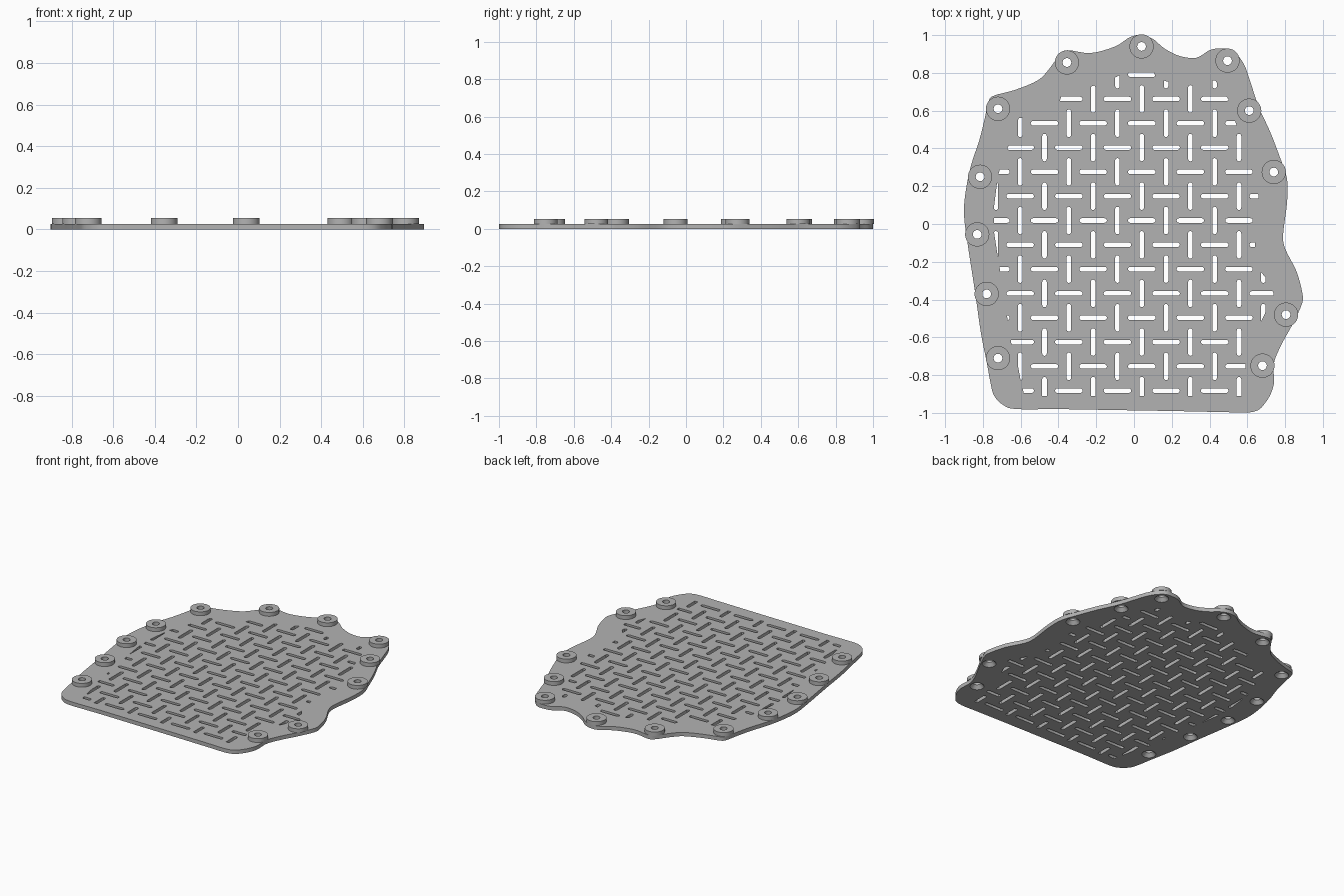
import bpy
import bmesh
from math import cos, sin, pi
from mathutils import Vector

if "Cube" in bpy.data.objects:
    bpy.data.objects.remove(bpy.data.objects["Cube"])

PLATE_TOP, BOSS_TOP = 0.027, 0.054
BOSS_R, HOLE_R, SINK_R = 0.064, 0.023, 0.045
PITCH, SLOT_HALF, SLOT_R = 0.1287, 0.073, 0.012

# Rim of the plate, edge of the slotted field and screw positions, in hundredths
RIM = [(-62, -98), (-69, -96), (-74, -91), (-76, -84), (-78, -73), (-81, -58), (-84, -37),
       (-88, -11), (-90, 5), (-89, 18), (-86, 32), (-82, 44), (-79, 56), (-77, 65),
       (-74, 68), (-63, 71), (-51, 76), (-45, 82), (-39, 90), (-35, 92), (-23, 90.5),
       (-10, 94), (-2, 99), (4, 100), (10, 98), (16, 93), (24, 89), (33, 88), (40, 92),
       (46, 93), (52, 92), (58, 85), (62, 74), (66, 62), (72, 49), (77, 36), (81, 24),
       (81, 11), (79, -5), (80, -13), (86, -25), (89, -36), (89, -42), (84, -53),
       (78, -64), (74, -74), (74, -85), (70, -94), (63, -99.5), (45, -99.5),
       (20, -99), (-10, -98.5), (-40, -98)]
FIELD = [(-58, -91), (-60, -83), (-62, -72), (-65, -63), (-67, -50), (-70, -37), (-71, -24),
         (-72, -18), (-74, -5), (-74, 10), (-73, 18), (-72, 26), (-67, 40), (-61, 56),
         (-48, 58), (-40, 63), (-38, 69), (-22, 73), (-9, 78), (-4, 81), (10, 81),
         (12, 77), (19, 75), (30, 75), (43, 76), (45, 73), (50, 66), (54, 53), (60, 40),
         (64, 28), (66, 14), (65, 2), (64, -11), (66, -24), (71, -30), (74, -37),
         (69, -48), (67, -52), (60, -63), (59, -76), (58, -91)]
SCREWS = [(-35.5, 85.5), (4, 94), (49.5, 86.5), (-72, 61), (61, 60), (-81.5, 25), (74, 27.5),
          (-83, -5.5), (-78, -37), (80.5, -48), (-72, -71), (68, -75)]


def points(pairs):
    return [Vector(p) / 100 for p in pairs]


def smooth_loop(pts, steps=4):
    """Closed Catmull-Rom curve through the points."""
    out = []
    n = len(pts)
    for i in range(n):
        a, b, c, d = (pts[(i + k - 1) % n] for k in range(4))
        for s in range(steps):
            t = s / steps
            out.append((2 * b + (c - a) * t + (2 * a - 5 * b + 4 * c - d) * t ** 2
                        + (3 * b - a - 3 * c + d) * t ** 3) / 2)
    return out


def circle(centre, r, n=40):
    return [centre + Vector((cos(2 * pi * k / n), sin(2 * pi * k / n))) * r for k in range(n)]


def slot(centre, upright, n=6):
    """Straight slot with round ends."""
    pts = []
    for side in (1, -1):
        for k in range(n + 1):
            a = pi * k / n - pi / 2
            p = Vector((SLOT_HALF - SLOT_R + SLOT_R * cos(a), SLOT_R * sin(a))) * side
            pts.append(centre + (Vector((-p.y, p.x)) if upright else p))
    return pts


def loft(bm, rings, closed=False):
    """Join (outline, height) rings; cap the ends or close into a tube."""
    loops = [[bm.verts.new((p.x, p.y, z)) for p in pts] for pts, z in rings]
    pairs = list(zip(loops, loops[1:]))
    if closed:
        pairs.append((loops[-1], loops[0]))
    else:
        bm.faces.new(loops[0])
        bm.faces.new(loops[-1])
    for low, high in pairs:
        for i in range(len(low)):
            bm.faces.new((low[i - 1], low[i], high[i], high[i - 1]))


def make_object(name, bm):
    bmesh.ops.recalc_face_normals(bm, faces=bm.faces)
    mesh = bpy.data.meshes.new(name)
    bm.to_mesh(mesh)
    bm.free()
    obj = bpy.data.objects.new(name, mesh)
    bpy.context.collection.objects.link(obj)
    return obj


def select_only(obj):
    bpy.ops.object.select_all(action='DESELECT')
    obj.select_set(True)
    bpy.context.view_layer.objects.active = obj


def boolean(target, tool, operation):
    mod = target.modifiers.new(operation.lower(), 'BOOLEAN')
    mod.operation, mod.object, mod.solver = operation, tool, 'EXACT'
    select_only(target)
    bpy.ops.object.modifier_apply(modifier=mod.name)
    bpy.data.objects.remove(tool)


grey = bpy.data.materials.new("plain_grey")
grey.use_nodes = True
grey.diffuse_color = (0.45, 0.45, 0.45, 1)
grey.node_tree.nodes["Principled BSDF"].inputs["Base Color"].default_value = grey.diffuse_color


def finish(obj):
    obj.data.materials.clear()
    obj.data.materials.append(grey)
    select_only(obj)
    bpy.ops.object.shade_smooth_by_angle(angle=pi / 6)


screws = points(SCREWS)

# Plate
bm = bmesh.new()
rim = smooth_loop(points(RIM))
loft(bm, [(rim, 0), (rim, PLATE_TOP)])
plate = make_object("plate", bm)

# Basket-weave slots, trimmed to the field
bm = bmesh.new()
for i in range(-6, 6):
    for j in range(-12, 2):
        outline = slot(Vector((0.041 + i * PITCH, 0.662 + j * PITCH)), (i + j) % 2 == 0)
        loft(bm, [(outline, -0.02), (outline, 0.05)])
slots = make_object("slot_cutter", bm)
slots.hide_render = True
bm = bmesh.new()
field = points(FIELD)
loft(bm, [(field, -0.03), (field, 0.06)])
trim = make_object("field_trim", bm)
trim.hide_render = True
boolean(slots, trim, 'INTERSECT')
boolean(plate, slots, 'DIFFERENCE')

# Countersunk screw holes through the plate
bm = bmesh.new()
for c in screws:
    wide, narrow = circle(c, SINK_R), circle(c, HOLE_R)
    loft(bm, [(wide, -0.01), (wide, 0), (narrow, 0.024), (narrow, 0.05)])
holes = make_object("hole_cutter", bm)
holes.hide_render = True
boolean(plate, holes, 'DIFFERENCE')
finish(plate)

# Raised bosses around the screw holes
bm = bmesh.new()
for c in screws:
    outer, inner = circle(c, BOSS_R), circle(c, HOLE_R)
    loft(bm, [(outer, PLATE_TOP), (outer, BOSS_TOP), (inner, BOSS_TOP), (inner, PLATE_TOP)],
         closed=True)
finish(make_object("screw_bosses", bm))
